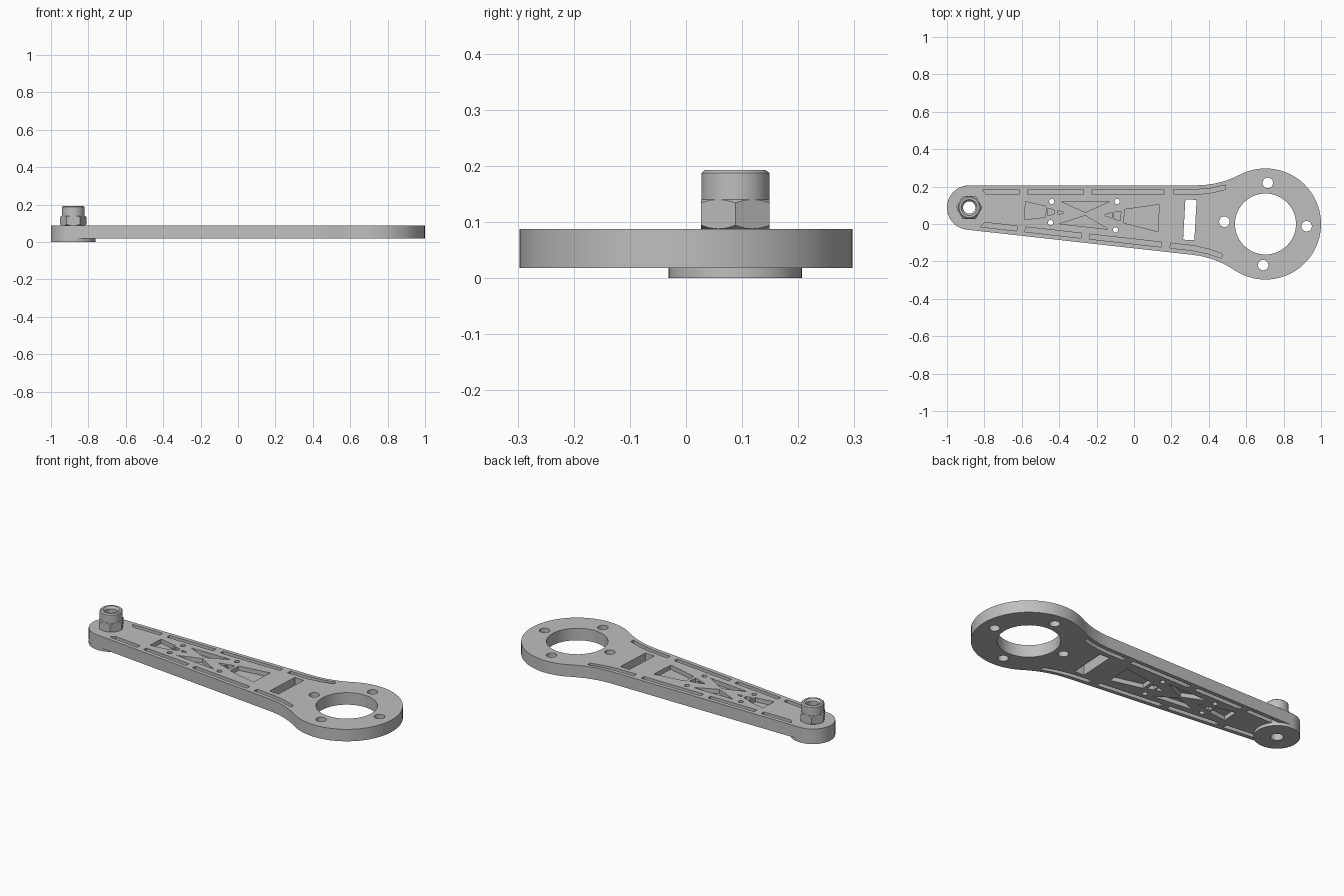
import bpy
import bmesh
import math
from mathutils import Vector

if "Cube" in bpy.data.objects:
    bpy.data.objects.remove(bpy.data.objects["Cube"])

RING = Vector((0.703, 0.0))       # centre of the large ring
HUB = Vector((-0.881, 0.088))     # centre of the bolted end
RING_R, HUB_R, BORE_R = 0.297, 0.119, 0.033
BOTTOM, TOP, POCKET = 0.018, 0.088, 0.025
AXIS = (RING - HUB).normalized()
TILT = math.atan2(AXIS.y, AXIS.x)

grey = bpy.data.materials.new("plain grey")
grey.use_nodes = True
grey.diffuse_color = (0.52, 0.52, 0.52, 1)
grey.node_tree.nodes["Principled BSDF"].inputs["Base Color"].default_value = (0.52, 0.52, 0.52, 1)


def mirror(points):
    """Reflect plan points across the arm's centre line."""
    out = []
    for p in points:
        d = Vector(p) - RING
        out.append(RING + 2 * d.dot(AXIS) * AXIS - d)
    return out


def arc(centre, radius, start, end, steps):
    return [Vector(centre) + radius * Vector((math.cos(t), math.sin(t)))
            for t in (start + (end - start) * i / steps for i in range(steps + 1))]


def circle(centre, radius, steps=32):
    return arc(centre, radius, 0, math.tau, steps)[:-1]


def prism(bm, points, z0, z1):
    low = [bm.verts.new((p[0], p[1], z0)) for p in points]
    high = [bm.verts.new((p[0], p[1], z1)) for p in points]
    bm.faces.new(low)
    bm.faces.new(high)
    for i in range(len(low)):
        j = (i + 1) % len(low)
        bm.faces.new((low[i], low[j], high[j], high[i]))


def finish(name, bm):
    bmesh.ops.recalc_face_normals(bm, faces=bm.faces[:])
    mesh = bpy.data.meshes.new(name)
    bm.to_mesh(mesh)
    bm.free()
    mesh.materials.append(grey)
    obj = bpy.data.objects.new(name, mesh)
    bpy.context.collection.objects.link(obj)
    return obj


def lathe(name, profile, steps=48):
    """Revolve a closed radius/height profile about the hub."""
    bm = bmesh.new()
    rings = [[bm.verts.new((p.x, p.y, z)) for p in circle(HUB, r, steps)] for r, z in profile]
    for k, ring in enumerate(rings):
        above = rings[(k + 1) % len(rings)]
        for i in range(steps):
            j = (i + 1) % steps
            bm.faces.new((ring[i], ring[j], above[j], above[i]))
    return finish(name, bm)


def combine(obj, cutter, operation):
    cutter.hide_render = True
    mod = obj.modifiers.new("Cut", "BOOLEAN")
    mod.operation = operation
    mod.solver = "EXACT"
    mod.object = cutter
    bpy.ops.object.select_all(action="DESELECT")
    bpy.context.view_layer.objects.active = obj
    obj.select_set(True)
    bpy.ops.object.modifier_apply(modifier=mod.name)
    bpy.data.objects.remove(cutter)


def smooth(obj):
    bpy.ops.object.select_all(action="DESELECT")
    bpy.context.view_layer.objects.active = obj
    obj.select_set(True)
    bpy.ops.object.shade_smooth_by_angle(angle=math.radians(25))


# Arm plate: hub arc, straight edge, flared fillet and ring arc, mirrored
flare = Vector((0.335, 0.707))
to_ring = RING - flare
turn = math.atan2(to_ring.y, to_ring.x)
half = arc(HUB, HUB_R, math.pi + TILT, math.pi / 2, 12)
half += arc(flare, 0.5, -math.pi / 2, turn, 8)
half += arc(RING, RING_R, turn + math.pi, TILT, 22)[1:]
bm = bmesh.new()
prism(bm, half + mirror(half[1:-1])[::-1], BOTTOM, TOP)
arm = finish("arm_plate", bm)

# Through openings: ring bore, bolt holes, hub bore, cross slot, pin holes
bm = bmesh.new()
openings = [circle(RING, 0.163, 48), circle(HUB, BORE_R, 48)]
for k in range(4):
    t = TILT + k * math.pi / 2
    openings.append(circle(RING + 0.22 * Vector((math.cos(t), math.sin(t))), 0.028))
for x in (-0.44, -0.09):
    pin = circle((x, 0.12), 0.014, 20)
    openings += [pin, mirror(pin)]
side = Vector((-AXIS.y, AXIS.x))
slot = RING - 0.405 * AXIS
openings.append([slot + a * 0.03 * AXIS + b * 0.108 * side
                 for a, b in ((-1, -1), (1, -1), (1, 1), (-1, 1))])
for shape in openings:
    prism(bm, shape, -0.1, 0.2)

# Shallow pockets on both faces: edge slots and triangles come in mirrored pairs
lo, hi = 0.158, 0.184
pairs = [
    [(-0.81, hi), (-0.79, lo), (-0.615, lo), (-0.615, hi)],
    [(-0.57, hi), (-0.57, lo), (-0.27, lo), (-0.27, hi)],
    [(-0.225, hi), (-0.225, lo), (0.16, lo), (0.16, hi)],
    [(0.21, hi), (0.21, lo), (0.34, lo), (0.42, 0.168), (0.49, 0.185),
     (0.49, 0.208), (0.41, 0.191), (0.33, hi)],
    [(-0.39, 0.121), (-0.26, 0.062), (-0.13, 0.121)],
]
pockets = pairs + [mirror(p) for p in pairs]
# Wedges straddling the centre line are given by their upper edge
for edge in ([(-0.58, 0.12), (-0.47, 0.094)], [(-0.46, 0.084), (-0.425, 0.073)],
             [(-0.405, 0.071), (-0.375, 0.062)], [(-0.155, 0.05), (-0.115, 0.06)],
             [(-0.107, 0.062), (-0.07, 0.068)], [(-0.05, 0.078), (0.135, 0.104)]):
    pockets.append(edge + mirror(edge)[::-1])
for shape in pockets:
    prism(bm, shape, TOP - POCKET, 0.2)
    prism(bm, shape, -0.1, BOTTOM + POCKET)
combine(arm, finish("arm_cutter", bm), "DIFFERENCE")

# Round foot below the hub
foot = lathe("hub_foot", [(BORE_R, 0), (HUB_R, 0), (HUB_R, BOTTOM), (BORE_R, BOTTOM)])

# Hex nut with chamfered corners
bm = bmesh.new()
prism(bm, circle(HUB, 0.0704, 6), 0.08, 0.15)
nut = finish("hex_nut", bm)
barrel = lathe("nut_barrel", [(BORE_R, TOP), (0.061, TOP), (0.074, 0.097),
                              (0.074, 0.132), (0.061, 0.14), (BORE_R, 0.14)])
combine(nut, barrel, "INTERSECT")

# Round collar with chamfered rim and countersunk bore
collar = lathe("collar", [(BORE_R, 0.13), (0.0607, 0.13), (0.0607, 0.187), (0.054, 0.193),
                          (0.043, 0.193), (BORE_R, 0.181)])

for part in (arm, foot, nut, collar):
    smooth(part)
